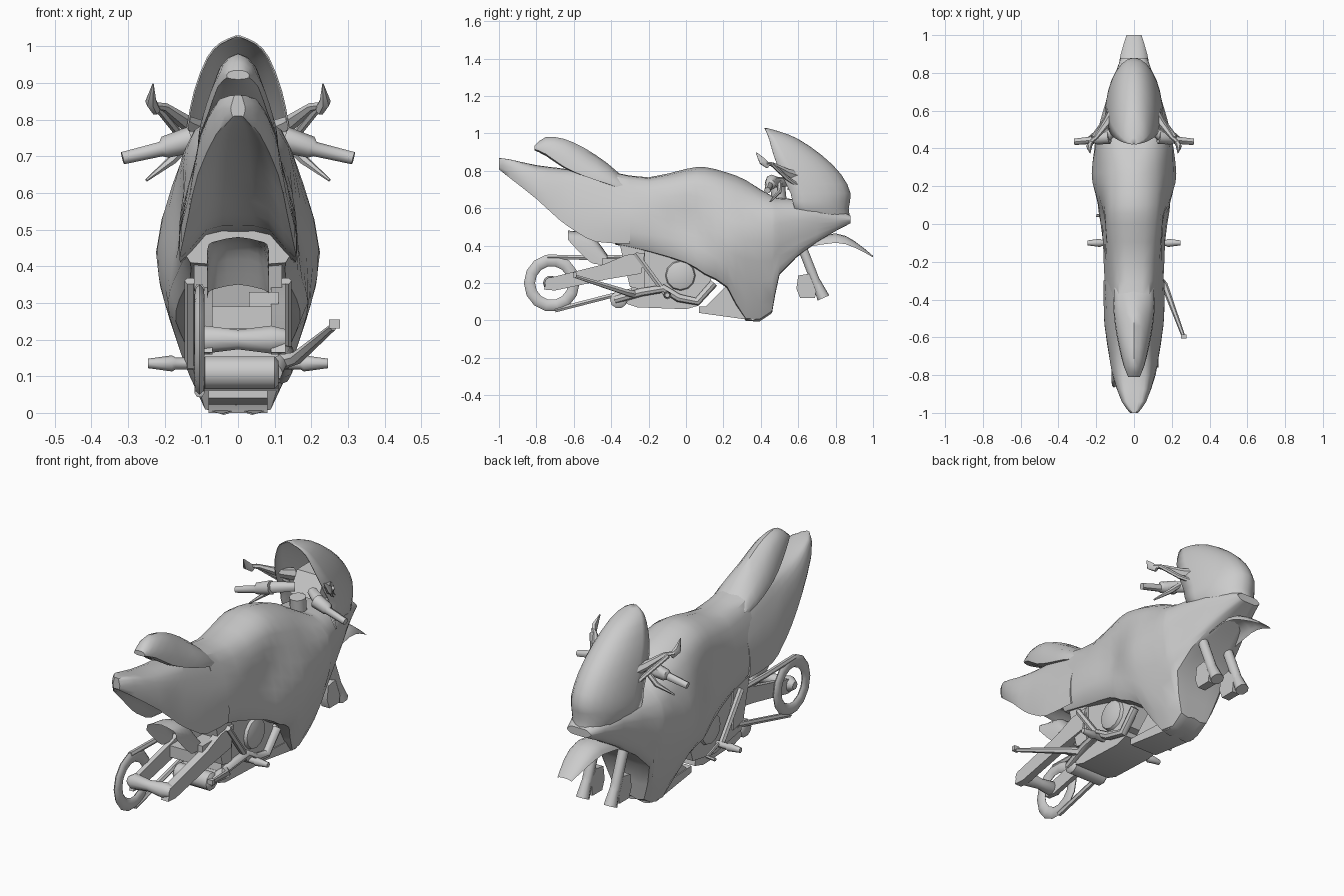
import bpy, bmesh, math
from mathutils import Vector


def make(name, verts, faces, angle=38):
    me = bpy.data.meshes.new(name)
    me.from_pydata([tuple(v) for v in verts], [], faces)
    bm = bmesh.new()
    bm.from_mesh(me)
    bmesh.ops.remove_doubles(bm, verts=bm.verts, dist=0.0005)
    bmesh.ops.recalc_face_normals(bm, faces=bm.faces)
    bm.to_mesh(me)
    bm.free()
    ob = bpy.data.objects.new(name, me)
    bpy.context.collection.objects.link(ob)
    bpy.ops.object.select_all(action='DESELECT')
    ob.select_set(True)
    bpy.context.view_layer.objects.active = ob
    bpy.ops.object.shade_smooth_by_angle(angle=math.radians(angle))
    return ob


def refine(rows, cyclic=False):
    """Insert a smooth midpoint row between neighbouring rows."""
    n, out = len(rows), []
    for i in range(n if cyclic else n - 1):
        pick = (lambda k: rows[k % n]) if cyclic else (lambda k: rows[max(0, min(n - 1, k))])
        a, b, c, d = pick(i - 1), pick(i), pick(i + 1), pick(i + 2)
        out += [b, [(9 * (q + r) - p - s) / 16 for p, q, r, s in zip(a, b, c, d)]]
    return out if cyclic else out + [rows[-1]]


def skin(name, rows, closed, caps, angle=38):
    n = len(rows[0])
    verts = [p for r in rows for p in r]
    faces = [(i * n + j, i * n + (j + 1) % n, (i + 1) * n + (j + 1) % n, (i + 1) * n + j)
             for i in range(len(rows) - 1) for j in range(n if closed else n - 1)]
    if caps:
        faces += [tuple(range(n)), tuple(range(len(verts) - n, len(verts)))]
    return make(name, verts, faces, angle)


def loft(name, stations, closed=True):
    """Loft mirrored half sections (y, [(x, z) from top to bottom])."""
    rows = []
    for y, half in stations:
        pts = [Vector((x, y, z)) for x, z in half]
        neg = [Vector((-x, y, z)) for x, z in half]
        rows.append(pts + neg[-2:0:-1] if closed else neg[:0:-1] + pts)
    cols = refine([list(c) for c in zip(*refine(rows))], closed)
    return skin(name, [list(r) for r in zip(*cols)], closed, closed)


def prism(name, profile, x0, x1):
    """Extrude a (y, z) profile across x."""
    return skin(name, [[Vector((x, y, z)) for y, z in profile] for x in (x0, x1)], True, True)


def box(name, x0, x1, y0, y1, z0, z1):
    return prism(name, [(y0, z0), (y1, z0), (y1, z1), (y0, z1)], x0, x1)


def tube(name, pts, radii, sides=8, squash=1):
    """Round bar along a path, one radius per point or one for all."""
    pts = [Vector(p) for p in pts]
    if not isinstance(radii, (list, tuple)):
        radii = [radii] * len(pts)
    rows = []
    for i, p in enumerate(pts):
        d = (pts[min(i + 1, len(pts) - 1)] - pts[max(i - 1, 0)]).normalized()
        u = d.cross(Vector((0, 0, 1)) if abs(d.z) < 0.9 else Vector((0, 1, 0))).normalized()
        v = d.cross(u)
        rows.append([p + radii[i] * (u * squash * math.cos(a) + v * math.sin(a))
                     for a in (k * math.tau / sides for k in range(sides))])
    return skin(name, rows, True, True, 45)


# main fairing with tank
body = [
    (-.38, [(0, .79), (.08, .77), (.12, .66), (.145, .56), (.15, .48), (.13, .41)]),
    (-.2, [(0, .765), (.09, .74), (.135, .65), (.155, .56), (.16, .46), (.13, .37)]),
    (0, [(0, .81), (.11, .77), (.15, .67), (.15, .52), (.17, .42), (.16, .31)]),
    (.1, [(0, .82), (.12, .77), (.16, .65), (.18, .5), (.19, .37), (.17, .25)]),
    (.22, [(0, .79), (.12, .74), (.18, .62), (.22, .45), (.2, .3), (.14, .18)]),
    (.32, [(0, .75), (.11, .71), (.18, .6), (.22, .43), (.17, .22), (.09, .01)]),
    (.46, [(0, .66), (.1, .66), (.19, .58), (.2, .42), (.15, .22), (.08, .05)]),
    (.5, [(0, .65), (.1, .65), (.18, .58), (.19, .45), (.17, .35), (.14, .25)]),
    (.7, [(0, .63), (.08, .63), (.13, .58), (.13, .52), (.12, .46), (.1, .42)]),
    (.88, [(0, .56), (.04, .56), (.06, .55), (.07, .54), (.06, .53), (.04, .52)]),
]
loft("main_fairing", [(y, h + [(0, h[-1][1])]) for y, h in body])

# tail with a channel along its underside
loft("tail_fairing", [
    (-.3, [(0, .75), (.08, .74), (.12, .66), (.155, .55), (.155, .41), (.09, .48), (0, .49)]),
    (-.48, [(0, .79), (.07, .78), (.11, .7), (.145, .58), (.16, .42), (.085, .5), (0, .51)]),
    (-.58, [(0, .8), (.07, .79), (.105, .72), (.135, .62), (.15, .47), (.08, .56), (0, .58)]),
    (-.68, [(0, .815), (.065, .8), (.1, .75), (.12, .67), (.135, .54), (.07, .63), (0, .64)]),
    (-.8, [(0, .83), (.06, .82), (.09, .79), (.11, .72), (.11, .65), (.06, .7), (0, .71)]),
    (-.94, [(0, .86), (.04, .86), (.055, .85), (.065, .82), (.06, .76), (.04, .77), (0, .775)]),
    (-1, [(0, .868), (.01, .866), (.015, .85), (.02, .83), (.015, .81), (.01, .81), (0, .81)]),
])

# raised rear seat hump
loft("rear_seat", [
    (-.33, [(0, .76), (.08, .74), (.1, .7), (0, .7)]),
    (-.42, [(0, .84), (.08, .8), (.11, .73), (0, .73)]),
    (-.54, [(0, .92), (.07, .86), (.1, .77), (0, .78)]),
    (-.65, [(0, .97), (.055, .93), (.08, .82), (0, .82)]),
    (-.75, [(0, .98), (.04, .95), (.055, .89), (0, .88)]),
    (-.81, [(0, .935), (.025, .93), (.03, .915), (0, .91)]),
])

# windscreen and nose cowl: half ellipse at each height (z, front y, rear y, half width)
levels = [(1.03, .425, .42, .006), (1.01, .5, .43, .05), (.97, .6, .445, .085), (.88, .73, .47, .12),
          (.78, .83, .51, .14), (.68, .88, .56, .15), (.6, .87, .58, .15), (.53, .88, .64, .11)]
rows = [[Vector((w * math.cos(t), r + (f - r) * math.sin(t), z))
         for t in (k * math.pi / 14 for k in range(15))] for z, f, r, w in levels]
screen = skin("windscreen", refine(rows), False, False)
shell = screen.modifiers.new("thickness", 'SOLIDIFY')
shell.thickness = .005

# front fender
loft("front_fender", [(y, [(0, z), (w * .7, z - d * .3), (w, z - d)]) for y, z, w, d in
     [(.64, .44, .09, .05), (.8, .465, .085, .05), (.9, .425, .07, .035), (1, .345, .04, .008)]], False)

# rear hugger arch, slanting down towards the front
loft("rear_hugger", [(y, [(0, t), (.055, t - .01), (.08, t * .6 + b * .4), (.085, b)]) for y, t, b in
     [(-.63, .48, .43), (-.57, .475, .365), (-.51, .46, .31), (-.47, .42, .3), (-.42, .35, .3)]], False)

# belly tray and side infill
prism("belly_tray", [(.07, .04), (.36, 0), (.44, .04), (.36, .06), (.07, .075)], -.08, .08)
prism("belly_infill", [(.09, .06), (.23, .2), (.33, .2), (.33, .03)], -.075, .075)

# engine and silencer
prism("crankcase", [(-.3, .13), (-.08, .09), (.1, .12), (.16, .3), (.05, .42), (-.25, .42)], -.11, .11)
tube("silencer", [(-.1, -.36, .11), (-.09, -.36, .11), (.1, -.36, .11), (.11, -.36, .11)], [.035, .046, .046, .035], 10)
prism("oil_pan", [(-.32, .09), (-.26, .07), (0, .06), (.07, .08), (.06, .13), (-.3, .14)], -.1, .11)
box("shock_mount", .03, .11, -.45, -.32, .24, .33)
prism("frame_plate", [(-.36, .43), (-.3, .18), (-.22, .16), (-.22, .43)], -.12, .12)
tube("exhaust_header", [(.12, .15, .2), (.12, .06, .1), (.13, -.04, .12), (.13, -.12, .17), (.12, -.24, .15), (.1, -.38, .11)], .022)

# rear sprocket ring with chain, hub and axle
ring = [[Vector((-.105 + .014 * math.sin(b), -.718 + (.119 + .03 * math.cos(b)) * math.cos(a),
                 .2 + (.122 + .032 * math.cos(b)) * math.sin(a)))
         for b in (k * math.tau / 8 for k in range(8))] for a in (k * math.tau / 14 for k in range(15))]
skin("sprocket_ring", ring, True, False)
tube("rear_hub", [(-.12, -.725, .2), (-.09, -.725, .2), (0, -.725, .2), (.09, -.725, .2), (.13, -.725, .2)],
     [.02, .04, .028, .04, .03], 10)
tube("chain", [(-.105, -.74, .34), (-.105, -.5, .335), (-.105, -.29, .34), (-.105, -.22, .29),
               (-.105, -.21, .22), (-.105, -.27, .165), (-.105, -.7, .055)], .014, 6)

# swingarm arms and cross piece
arm = [(-.76, .165), (-.7, .16), (-.42, .22), (-.24, .25), (-.22, .36), (-.32, .35), (-.44, .3), (-.74, .225)]
prism("swingarm_right", arm, .09, .13)
prism("swingarm_left", arm, -.095, -.07)
box("swingarm_bridge", -.08, .1, -.46, -.36, .23, .29)

# side stand and gear lever
tube("side_stand", [(.12, -.28, .14), (.16, -.32, .15), (.26, -.59, .235)], [.022, .018, .01], 6)
box("side_stand_foot", .248, .278, -.605, -.585, .23, .255)
tube("gear_lever", [(-.12, -.1, .14), (-.15, .04, .13), (-.2, .045, .13)], .009, 6)

# paired parts
for side, s in (("right", 1), ("left", -1)):
    def bar(name, pts, r, sides=8, squash=1):
        tube(f"{name}_{side}", [(s * x, y, z) for x, y, z in pts], r, sides, squash)

    # fork and brake caliper
    bar("fork_leg", [(.08, .57, .52), (.08, .725, .125)], .026, 10)
    bar("fork_foot", [(.08, .69, .22), (.08, .735, .12)], [.022, .034])
    x0, x1 = sorted((s * .055, s * .1))
    prism(f"brake_caliper_{side}", [(.61, .12), (.69, .12), (.7, .2), (.66, .25), (.6, .24), (.59, .17)], x0, x1)
    # foot peg and hanger
    bar("foot_peg", [(.1, -.1, .135), (.17, -.1, .135), (.18, -.1, .135), (.245, -.1, .135)], [.016, .016, .022, .013])
    bar("peg_hanger", [(.13, -.27, .36), (.13, -.1, .13)], .016, 6)
    # engine side cover
    bar("engine_cover", [(.1, -.03, .24), (.125, -.03, .24), (.135, -.03, .24)], [.085, .075, .045], 12)
    # handlebar, grip and lever
    bar("handlebar", [(.05, .54, .74), (.14, .47, .74), (.2, .45, .725)], [.024, .03, .026])
    bar("grip", [(.13, .46, .745), (.2, .45, .725), (.21, .445, .72), (.315, .435, .695)], [.036, .03, .02, .017])
    bar("hand_lever", [(.13, .5, .74), (.18, .5, .69), (.25, .45, .635)], [.014, .013, .004], 6)
    # mirror
    bar("mirror_stay", [(.13, .6, .72), (.16, .54, .76), (.22, .46, .835)], .011, 6)
    bar("mirror_arm", [(.1, .6, .77), (.14, .54, .79), (.2, .46, .835), (.235, .43, .84)], [.03, .022, .012, .01], 6)
    bar("mirror_head", [(.222, .44, .825), (.238, .41, .85), (.232, .375, .897)], [.016, .022, .003], 6, .7)

# steering head and dashboard
tube("steering_stem", [(0, .5, .62), (0, .49, .72)], .04, 12)
prism("dashboard", [(.54, .7), (.66, .68), (.7, .8), (.6, .8)], -.08, .08)
